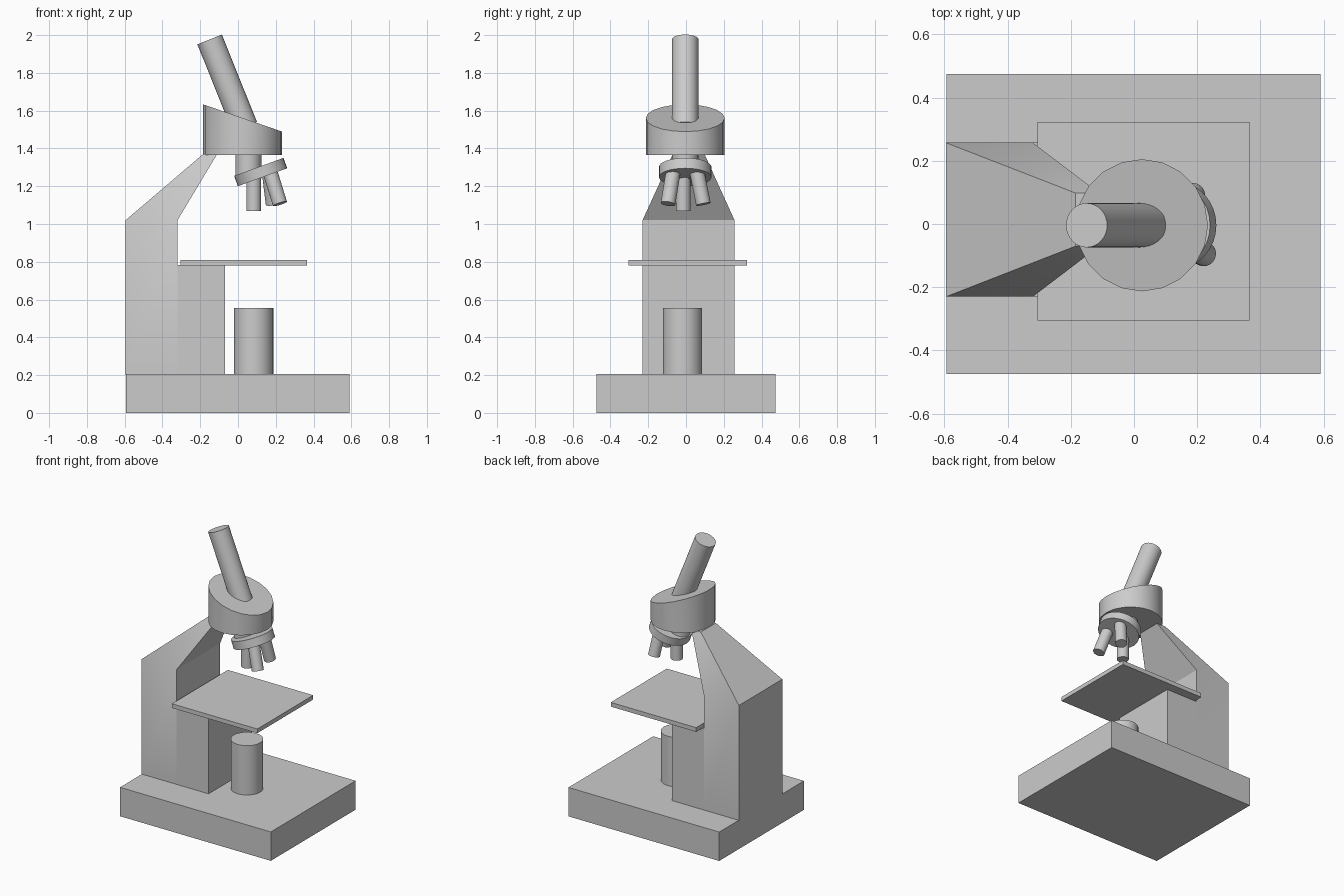
import bpy, math
from mathutils import Vector

if "Cube" in bpy.data.objects:
    bpy.data.objects.remove(bpy.data.objects["Cube"])


def finish(ob, name):
    ob.name = name
    bpy.ops.object.select_all(action='DESELECT')
    ob.select_set(True)
    bpy.context.view_layer.objects.active = ob
    bpy.ops.object.shade_smooth_by_angle(angle=math.radians(30))
    return ob


def box(name, lo, hi):
    lo, hi = Vector(lo), Vector(hi)
    bpy.ops.mesh.primitive_cube_add(size=1, location=(lo + hi) / 2)
    ob = bpy.context.object
    ob.scale = hi - lo
    ob.name = name
    return ob


def rod(name, a, b, r, n=32):
    """Capped cylinder running from point a to point b."""
    a, b = Vector(a), Vector(b)
    bpy.ops.mesh.primitive_cylinder_add(vertices=n, radius=r, depth=(b - a).length,
                                        location=(a + b) / 2)
    ob = bpy.context.object
    ob.rotation_euler = (b - a).to_track_quat('Z', 'Y').to_euler()
    return finish(ob, name)


# Base, stage and lamp
box("base", (-0.593, -0.475, 0), (0.59, 0.475, 0.205))
box("stage", (-0.305, -0.305, 0.78), (0.365, 0.322, 0.81))
rod("lamp_housing", (0.083, -0.018, 0.2), (0.083, -0.018, 0.555), 0.104)

# Arm: rear block under the stage, then a column tapering up to the head
box("arm_block", (-0.33, -0.23, 0.2), (-0.07, 0.257, 0.782))
sections = [  # x back, x front, y min, y max, z
    (-0.595, -0.32, -0.23, 0.257, 0.2),
    (-0.595, -0.32, -0.23, 0.257, 1.02),
    (-0.185, -0.11, -0.07, 0.098, 1.37),
]
verts, faces = [], []
for x0, x1, y0, y1, z in sections:
    verts += [(x0, y0, z), (x1, y0, z), (x1, y1, z), (x0, y1, z)]
for s in range(len(sections) - 1):
    for i in range(4):
        j = (i + 1) % 4
        faces.append((s * 4 + i, s * 4 + j, s * 4 + 4 + j, s * 4 + 4 + i))
top = len(verts) - 4
faces += [(3, 2, 1, 0), (top, top + 1, top + 2, top + 3)]
mesh = bpy.data.meshes.new("arm")
mesh.from_pydata(verts, [], faces)
arm = bpy.data.objects.new("arm", mesh)
bpy.context.collection.objects.link(arm)
finish(arm, "arm")

# Head: drum with a slanted top
head = rod("head", (0.025, -0.004, 1.365), (0.025, -0.004, 1.565), 0.209, 20)
for v in head.data.vertices:
    if v.co.z > 0:
        v.co.z += v.co.x * 0.345 - 0.004

# Eyepiece tube and the neck under the head
rod("eyepiece_tube", (0.035, -0.004, 1.515), (-0.15, -0.004, 1.977), 0.07)
rod("neck", (0.055, -0.004, 1.24), (0.055, -0.004, 1.38), 0.069)

# Tilted revolving nosepiece with three objectives
axis = Vector((0.342, 0, -0.94)) * 0.029
centre = Vector((0.12, -0.004, 1.275))
rod("nosepiece", centre - axis, centre + axis, 0.139)
objectives = [
    ((0.083, -0.015, 1.26), (0.083, -0.015, 1.07)),
    ((0.17, -0.068, 1.275), (0.222, -0.095, 1.107)),
    ((0.165, 0.058, 1.275), (0.186, 0.092, 1.105)),
]
for i, (a, b) in enumerate(objectives):
    rod(f"objective_{i + 1}", a, b, 0.039)
